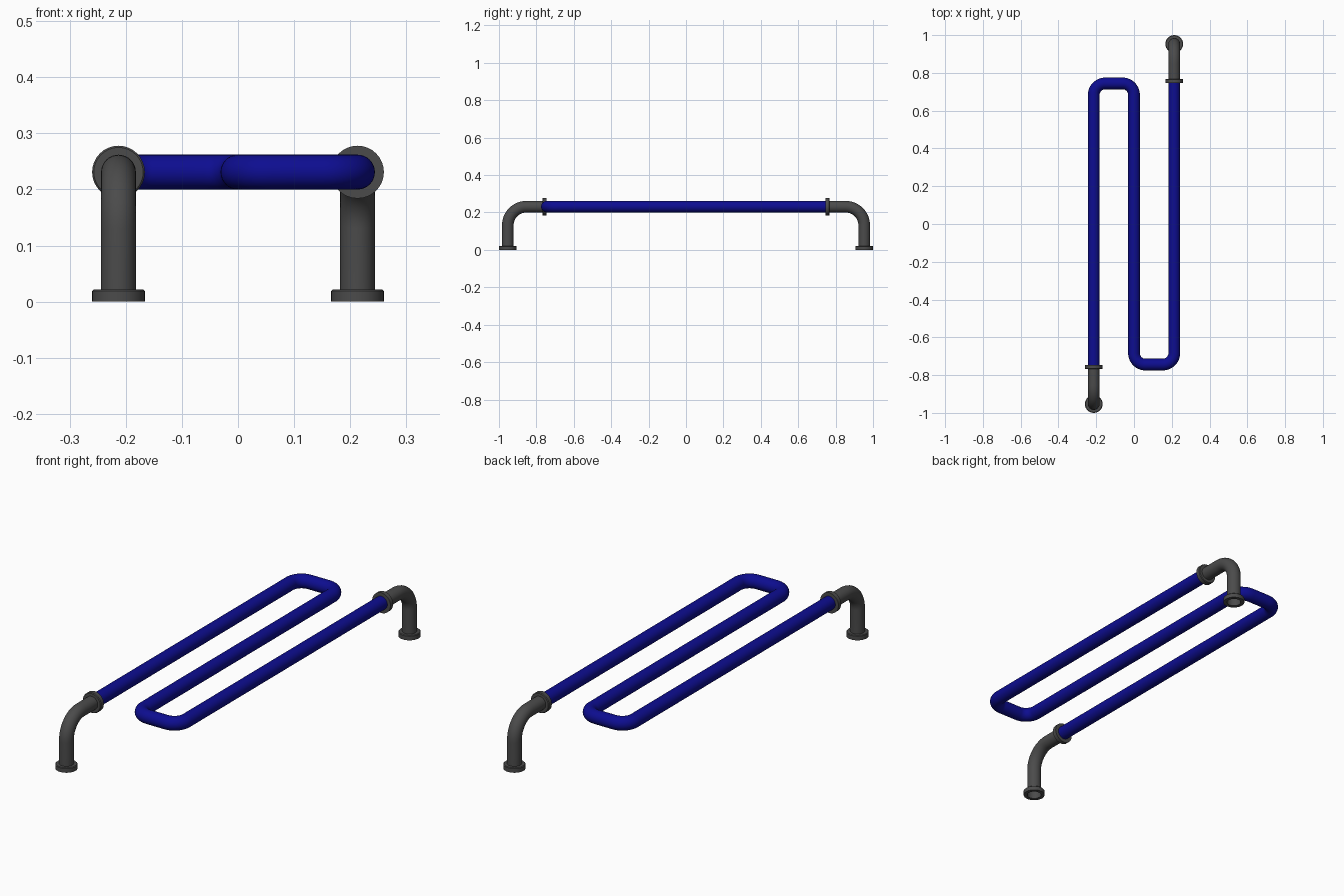
import bpy, bmesh, math
from mathutils import Vector, Matrix

cube = bpy.data.objects.get("Cube")
if cube:
    bpy.data.objects.remove(cube, do_unlink=True)

PIPE_R, FLANGE_R, FLANGE_H = 0.031, 0.047, 0.022
X, Z = 0.213, 0.231            # outer run offset and axis height
LEG_Y, COLLAR_Y, TURN_Y = 0.953, 0.757, 0.744
SIDES = 32


def material(name, colour):
    mat = bpy.data.materials.new(name)
    mat.use_nodes = True
    mat.diffuse_color = colour
    mat.node_tree.nodes["Principled BSDF"].inputs["Base Color"].default_value = colour
    return mat


BLUE = material("deep blue paint", (0.004, 0.004, 0.28, 1))
GREY = material("dark grey metal", (0.07, 0.07, 0.07, 1))


def finish(name, bm, mat):
    bmesh.ops.recalc_face_normals(bm, faces=bm.faces)
    mesh = bpy.data.meshes.new(name)
    bm.to_mesh(mesh)
    bm.free()
    mesh.materials.append(mat)
    obj = bpy.data.objects.new(name, mesh)
    bpy.context.collection.objects.link(obj)
    bpy.ops.object.select_all(action='DESELECT')
    obj.select_set(True)
    bpy.context.view_layer.objects.active = obj
    bpy.ops.object.shade_smooth_by_angle(angle=math.radians(35))
    return obj


def rounded_path(corners, radius, steps=12):
    """Polyline with right-angle corners replaced by arcs; returns points and tangents."""
    pts = [Vector(c) for c in corners]
    path = [(pts[0], (pts[1] - pts[0]).normalized())]
    for a, b, c in zip(pts, pts[1:], pts[2:]):
        din, dout = (b - a).normalized(), (c - b).normalized()
        centre = b + (dout - din) * radius
        for i in range(steps + 1):
            t = math.pi / 2 * i / steps
            path.append((centre + radius * (din * math.sin(t) - dout * math.cos(t)),
                         din * math.cos(t) + dout * math.sin(t)))
    path.append((pts[-1], (pts[-1] - pts[-2]).normalized()))
    return path


def pipe(name, corners, bend, normal, mat):
    """Open round tube swept along a flat path."""
    bm = bmesh.new()
    normal, rings = Vector(normal), []
    for point, tangent in rounded_path(corners, bend):
        side = tangent.cross(normal)
        rings.append([bm.verts.new(point + PIPE_R * (side * math.cos(a) + normal * math.sin(a)))
                      for a in (math.tau * i / SIDES for i in range(SIDES))])
    for r, s in zip(rings, rings[1:]):
        for i in range(SIDES):
            j = (i + 1) % SIDES
            bm.faces.new((r[i], r[j], s[j], s[i]))
    return finish(name, bm, mat)


def flange(name, matrix):
    """Lathed ring with a small chamfer on its upper rim."""
    c = 0.003
    profile = [(PIPE_R, 0), (FLANGE_R, 0), (FLANGE_R, FLANGE_H - c),
               (FLANGE_R - c, FLANGE_H), (PIPE_R, FLANGE_H)]
    bm = bmesh.new()
    verts = [bm.verts.new((r, 0, h)) for r, h in profile]
    edges = [bm.edges.new((verts[i], verts[(i + 1) % len(verts)])) for i in range(len(verts))]
    bmesh.ops.spin(bm, geom=verts + edges, cent=(0, 0, 0), axis=(0, 0, 1),
                   angle=math.tau, steps=SIDES)
    bmesh.ops.remove_doubles(bm, verts=bm.verts, dist=1e-5)
    bm.transform(matrix)
    return finish(name, bm, GREY)


# Serpentine blue rail with two U turns
pipe("serpentine_rail",
     [(-X, -COLLAR_Y, Z), (-X, TURN_Y, Z), (0, TURN_Y, Z),
      (0, -TURN_Y, Z), (X, -TURN_Y, Z), (X, COLLAR_Y, Z)],
     0.06, (0, 0, 1), BLUE)

# Elbow leg, floor flange and collar at each end
for label, s in (("front", -1), ("back", 1)):
    x, y = s * X, s * LEG_Y
    pipe(label + "_elbow_leg", [(x, y, 0), (x, y, Z), (x, s * COLLAR_Y, Z)],
         0.1, (1, 0, 0), GREY)
    flange(label + "_floor_flange", Matrix.Translation((x, y, 0)))
    collar_start = Vector((x, s * (COLLAR_Y - FLANGE_H / 2), Z))
    flange(label + "_collar", Matrix.Translation(collar_start)
           @ Matrix.Rotation(-s * math.pi / 2, 4, 'X'))
